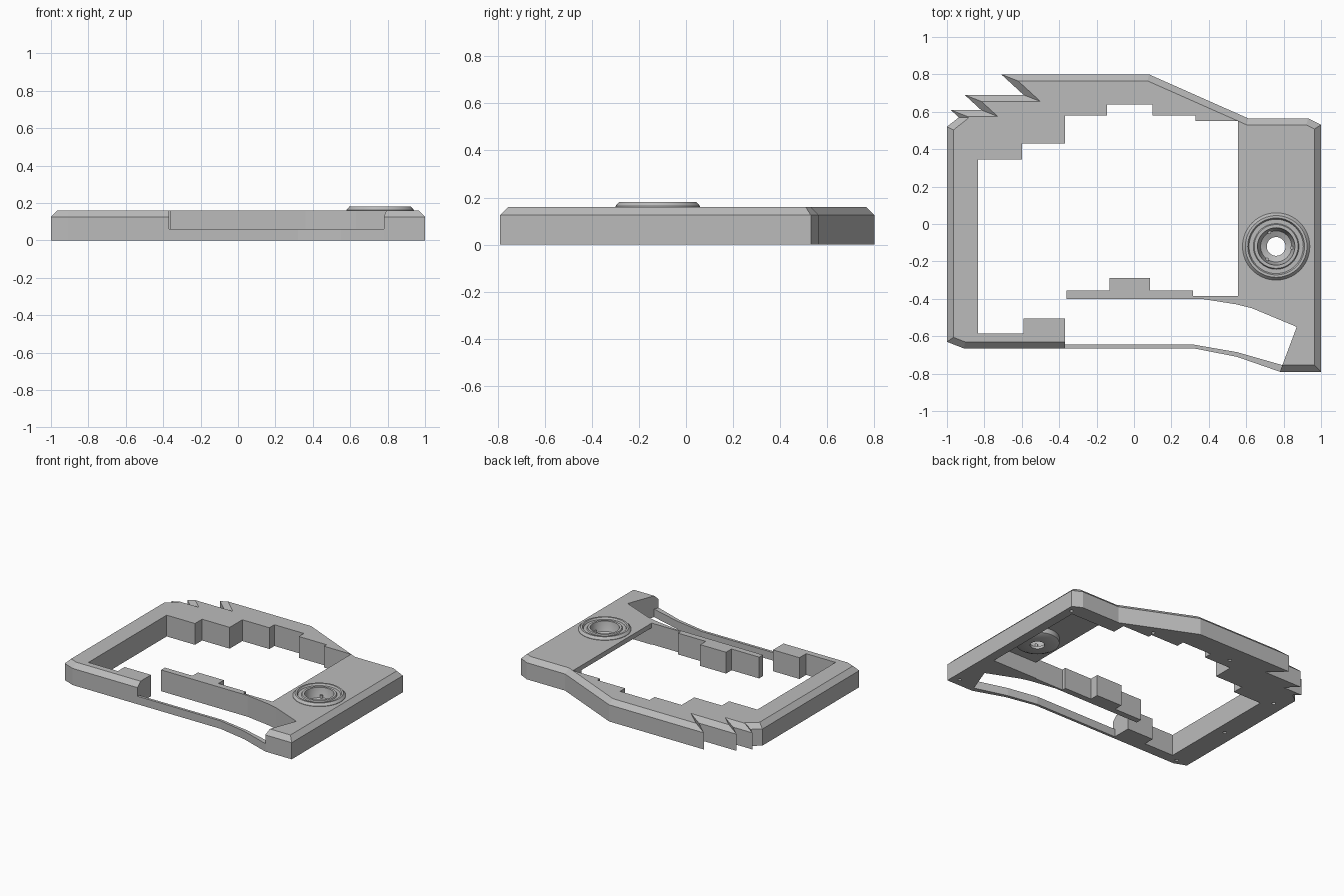
import bpy, bmesh
from math import cos, sin, pi, radians
from mathutils import Vector

default = bpy.data.objects.get("Cube")
if default:
    bpy.data.objects.remove(default, do_unlink=True)

grey = bpy.data.materials.new("plain_grey")
grey.use_nodes = True
colour = (0.5, 0.5, 0.5, 1)
grey.diffuse_color = colour
grey.node_tree.nodes["Principled BSDF"].inputs["Base Color"].default_value = colour

TOP, SHOULDER, BEVEL = 0.16, 0.125, 0.035
HUB = Vector((0.76, -0.12, 0))


def make_object(name, bm):
    bmesh.ops.recalc_face_normals(bm, faces=bm.faces)
    mesh = bpy.data.meshes.new(name)
    bm.to_mesh(mesh)
    bm.free()
    mesh.materials.append(grey)
    obj = bpy.data.objects.new(name, mesh)
    bpy.context.collection.objects.link(obj)
    return obj


def stack(name, rings):
    """Closed solid skinned over matching rings, capped at both ends."""
    bm = bmesh.new()
    loops = [[bm.verts.new(p) for p in ring] for ring in rings]
    count = len(loops[0])
    for low, high in zip(loops, loops[1:]):
        for i in range(count):
            j = (i + 1) % count
            bm.faces.new((low[i], low[j], high[j], high[i]))
    bm.faces.new(loops[0])
    bm.faces.new(loops[-1])
    return make_object(name, bm)


def prism(name, points, z0, z1):
    return stack(name, [[(x, y, z) for x, y in points] for z in (z0, z1)])


def disc(centre, radius, sides):
    return [(centre[0] + radius * cos(2 * pi * i / sides),
             centre[1] + radius * sin(2 * pi * i / sides)) for i in range(sides)]


def lathe(name, profile, centre, sides=64):
    """Closed profile of (radius, height) turned about a vertical axis."""
    bm = bmesh.new()
    turns = [[bm.verts.new((x, y, z)) for x, y in disc(centre, r, sides)]
             for r, z in profile]
    for k, ring in enumerate(turns):
        after = turns[(k + 1) % len(turns)]
        for i in range(sides):
            j = (i + 1) % sides
            bm.faces.new((ring[i], ring[j], after[j], after[i]))
    return make_object(name, bm)


def inset_outline(points, widths):
    """Shift each edge inward by its own width and mitre the corners."""
    result = []
    pts = [Vector(p) for p in points]
    for i, p in enumerate(pts):
        a = (p - pts[i - 1]).normalized()
        b = (pts[(i + 1) % len(pts)] - p).normalized()
        pa = p + Vector((a.y, -a.x)) * widths[i - 1]
        pb = p + Vector((b.y, -b.x)) * widths[i]
        d = pb - pa
        t = (d.x * b.y - d.y * b.x) / (a.x * b.y - a.y * b.x)
        result.append(pa + a * t)
    return result


def carve(obj, cutter):
    cutter.hide_render = True
    mod = obj.modifiers.new("cut", 'BOOLEAN')
    mod.operation = 'DIFFERENCE'
    mod.solver = 'EXACT'
    mod.object = cutter
    bpy.context.view_layer.update()
    graph = bpy.context.evaluated_depsgraph_get()
    mesh = bpy.data.meshes.new_from_object(obj.evaluated_get(graph))
    obj.modifiers.clear()
    obj.data = mesh
    bpy.data.objects.remove(cutter, do_unlink=True)


# Frame: bevelled outer edge with three swept teeth at the back
outer = [(-.37, -.665), (-.91, -.665), (-1, -.63), (-1, .52),
         (-.937, .57), (-.98, .61), (-.818, .61), (-.905, .69),
         (-.59, .69), (-.71, .8), (.08, .8), (.61, .565),
         (.93, .565), (1, .53), (1, -.79), (.78, -.79)]
# The teeth share one sweep: each root lies on a slanted edge
outer[6:8] = [(-.905, .69), (-.818, .61)][::-1]
# Inner edge: front opening, stepped bar, panel edge, stepped rim
inner = [(.87, -.55), (.63, -.45), (.55, -.43), (.36, -.4), (-.36, -.4),
         (-.36, -.355), (-.13, -.355), (-.13, -.29), (.085, -.29),
         (.085, -.355), (.315, -.355), (.315, -.385), (.555, -.385),
         (.555, .55), (.33, .55), (.33, .58), (.1, .58), (.1, .64),
         (-.145, .64), (-.145, .58), (-.37, .58), (-.37, .43),
         (-.6, .43), (-.6, .345), (-.835, .345), (-.835, -.585),
         (-.59, -.585), (-.59, -.505), (-.37, -.505)]
outline = outer + inner
widths = [BEVEL] * (len(outer) - 1) + [0] * (len(inner) + 1)
crown = inset_outline(outline, widths)
frame = stack("frame", [[(x, y, 0) for x, y in outline],
                        [(x, y, SHOULDER) for x, y in outline],
                        [(x, y, TOP) for x, y in crown]])

# Hollow under the side panel, hub opening and screw holes
hollow = [(.5, -.38), (.93, -.38), (.93, .45), (.5, .45)]
carve(frame, prism("hollow_cutter", hollow, -.1, .125))
carve(frame, prism("hub_cutter", disc(HUB, .14, 48), -.1, .3))
for spot in [(.96, .48), (.94, -.73), (.34, .61), (-.3, .66),
             (-.91, .4), (-.91, -.12), (-.9, -.62)]:
    carve(frame, prism("screw_cutter", disc(spot, .013, 12), -.05, .05))

# Low front rail bridging the opening
rail = [(-.38, -.665), (.32, -.665), (.55, -.71), (.78, -.79),
        (.795, -.755), (.55, -.685), (.32, -.645), (-.38, -.645)]
prism("front_rail", rail, 0, .06)

# Round hub with a raised lip and a dished socket
profile = [(.18, .15), (.18, .163), (.165, .18), (.152, .18), (.145, .167),
           (.122, .167), (.117, .175), (.1, .175), (.095, .14), (.083, .105),
           (.05, .09), (.05, .07), (.12, .07), (.15, .085), (.15, .15)]
hub = lathe("hub", profile, HUB)
bpy.ops.object.select_all(action='DESELECT')
hub.select_set(True)
bpy.context.view_layer.objects.active = hub
bpy.ops.object.shade_smooth_by_angle(angle=radians(30))

# Small pins spaced around the socket
for k in range(3):
    angle = radians(115 + 120 * k)
    spot = HUB + Vector((cos(angle), sin(angle), 0)) * .085
    prism("socket_pin", disc(spot, .01, 12), .09, .125)
